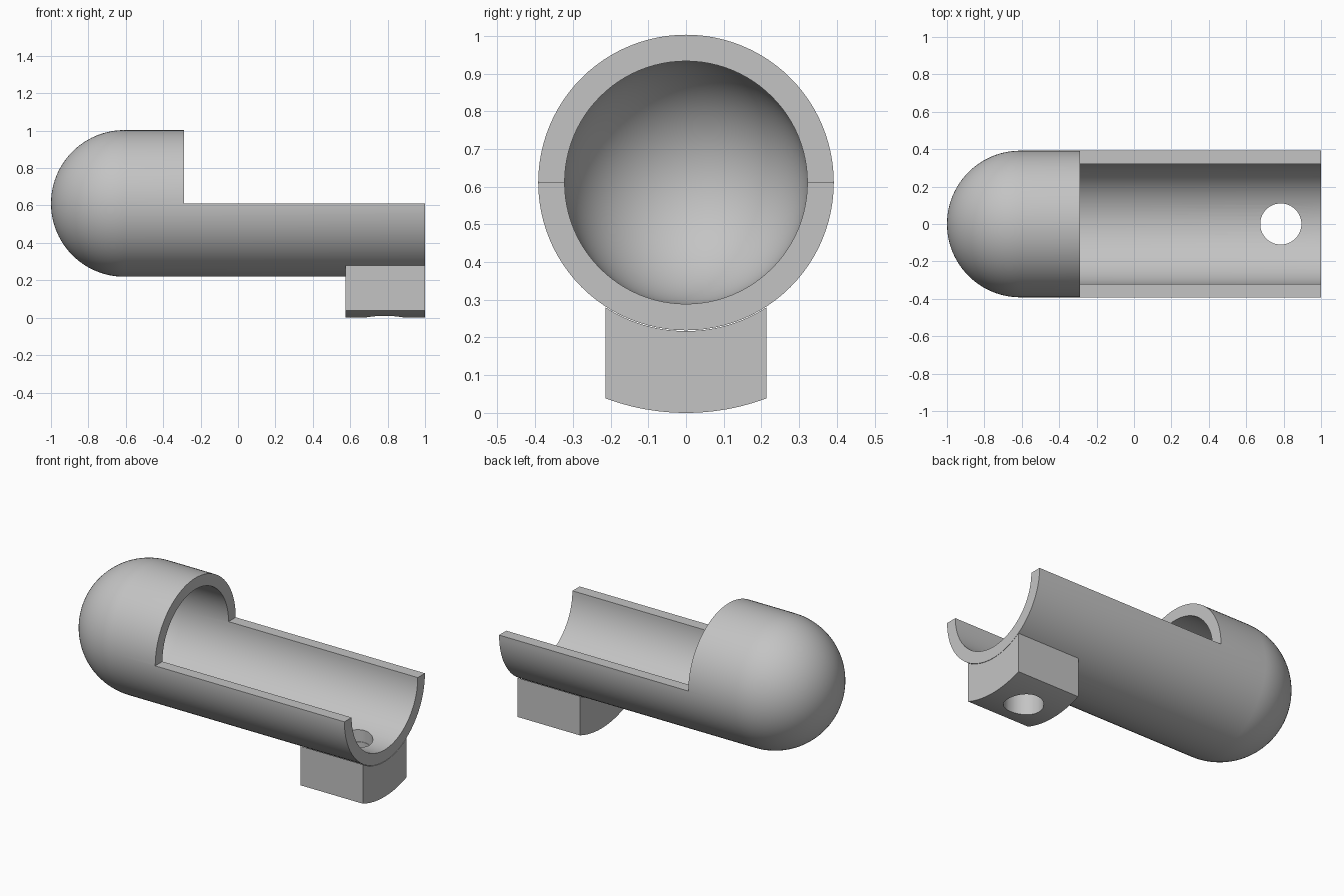
import bpy, bmesh
from math import sin, cos, pi, asin
from mathutils import Matrix, Vector

cube = bpy.data.objects.get("Cube")
if cube:
    bpy.data.objects.remove(cube, do_unlink=True)

AXIS_Z = 0.611            # height of the tube axis
OUTER, INNER = 0.392, 0.322
DOME_X = -1 + OUTER       # centre of the domed end
OPEN_X = -0.29            # where the open trough begins

grey = bpy.data.materials.new("plain grey")
grey.use_nodes = True
colour = (0.55, 0.55, 0.55, 1)
grey.diffuse_color = colour
grey.node_tree.nodes["Principled BSDF"].inputs["Base Color"].default_value = colour


def make_object(name, bm):
    bmesh.ops.recalc_face_normals(bm, faces=bm.faces)
    mesh = bpy.data.meshes.new(name)
    bm.to_mesh(mesh)
    bm.free()
    mesh.materials.append(grey)
    obj = bpy.data.objects.new(name, mesh)
    bpy.context.collection.objects.link(obj)
    return obj


def arc(radius, start, end, steps):
    angles = [start + (end - start) * i / steps for i in range(steps + 1)]
    return [(radius * cos(a), radius * sin(a)) for a in angles]


def cut(obj, cutter):
    mod = obj.modifiers.new(cutter.name, "BOOLEAN")
    mod.operation = "DIFFERENCE"
    mod.solver = "EXACT"
    mod.object = cutter
    bpy.context.view_layer.objects.active = obj
    bpy.ops.object.modifier_apply(modifier=mod.name)


# Tube with a hollow domed end: a closed profile spun around the x axis
bm = bmesh.new()
profile = [(DOME_X + x, r) for x, r in arc(OUTER, pi, pi / 2, 24)]
profile += [(1, OUTER), (1, INNER)]
profile += [(DOME_X + x, r) for x, r in arc(INNER, pi / 2, pi, 24)]
verts = [bm.verts.new((x, r, AXIS_Z)) for x, r in profile]
edges = [bm.edges.new(pair) for pair in zip(verts, verts[1:])]
bmesh.ops.spin(bm, geom=verts + edges, cent=(0, 0, AXIS_Z), axis=(1, 0, 0),
               angle=2 * pi, steps=96, use_merge=False)
bmesh.ops.remove_doubles(bm, verts=bm.verts, dist=0.0005)
shell = make_object("domed_trough", bm)

# Foot block: curved top hugging the tube, curved bottom, extruded along x
bm = bmesh.new()
HALF = 0.213


def foot_arc(radius):
    half_angle = asin(HALF / radius)
    return [(y, AXIS_Z + z) for y, z in
            arc(radius, -pi / 2 - half_angle, -pi / 2 + half_angle, 24)]


outline = foot_arc(AXIS_Z) + foot_arc(OUTER + 0.002)[::-1]
face = bm.faces.new([bm.verts.new((0.575, y, z)) for y, z in outline])
result = bmesh.ops.extrude_face_region(bm, geom=[face])
new_verts = [v for v in result["geom"] if isinstance(v, bmesh.types.BMVert)]
bmesh.ops.translate(bm, verts=new_verts, vec=Vector((0.425, 0, 0)))
foot = make_object("foot_block", bm)

# Cutter removing the upper half of the trough
bm = bmesh.new()
bmesh.ops.create_cube(bm, size=2, matrix=Matrix.Translation((OPEN_X + 1, 0, AXIS_Z + 1)))
opening = make_object("opening_cutter", bm)

# Cutter for the vertical round hole
bm = bmesh.new()
bmesh.ops.create_cone(bm, cap_ends=True, segments=64, radius1=0.11, radius2=0.11,
                      depth=0.8, matrix=Matrix.Translation((0.785, 0, 0.15)))
hole = make_object("hole_cutter", bm)

cut(shell, opening)
cut(shell, hole)
cut(foot, hole)
for cutter in (opening, hole):
    bpy.data.objects.remove(cutter, do_unlink=True)

# Smooth curved surfaces, crisp edges
bpy.ops.object.select_all(action="DESELECT")
for obj in (shell, foot):
    obj.select_set(True)
bpy.context.view_layer.objects.active = shell
bpy.ops.object.shade_smooth_by_angle(angle=0.5)
